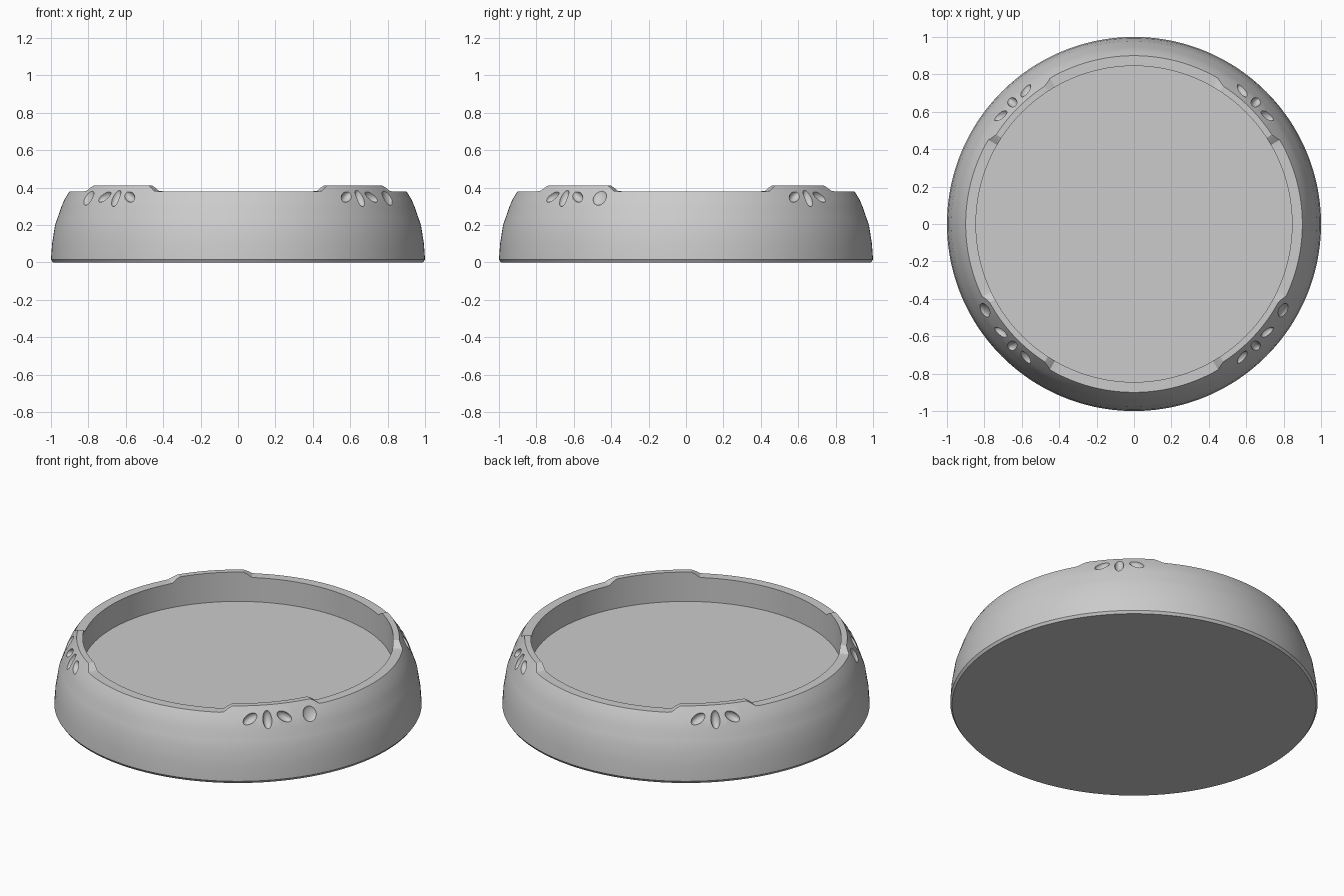
import bpy, bmesh, math
from mathutils import Matrix, Vector

if "Cube" in bpy.data.objects:
    bpy.data.objects.remove(bpy.data.objects["Cube"])

N = 240          # steps around the ring
FLOOR_Z = 0.235

grey = bpy.data.materials.new("light_grey")
grey.diffuse_color = (0.6, 0.6, 0.6, 1)
grey.use_nodes = True
grey.node_tree.nodes["Principled BSDF"].inputs["Base Color"].default_value = grey.diffuse_color


def raised(deg):
    """0 on the low rim, 1 on the four raised corner crests."""
    x, y = math.cos(math.radians(deg)), math.sin(math.radians(deg))
    a = math.degrees(math.atan2(abs(y), abs(x)))
    lo = 25.0 if y < 0 else 29.5          # front crests are wider
    hi = 60.5
    t = max(0.0, min(1.0, (a - lo) / 3.5, (hi - a) / 3.5))
    return t * t * (3 - 2 * t)


def profile(t):
    """Section from the underside, up the outside, over the rim to the floor."""
    return [(0.99, 0.0), (1.0, 0.015), (0.994, 0.10), (0.978, 0.20),
            (0.964, 0.24), (0.956, 0.262), (0.945, 0.295), (0.926, 0.34),
            (0.90 - 0.022 * t, 0.38 + 0.031 * t),
            (0.845, 0.38 + 0.031 * t), (0.845, FLOOR_Z)]


# tray body
bm = bmesh.new()
rings = []
for i in range(N):
    deg = 360 * i / N
    c, s = math.cos(math.radians(deg)), math.sin(math.radians(deg))
    rings.append([bm.verts.new((r * c, r * s, z)) for r, z in profile(raised(deg))])
for i in range(N):
    a, b = rings[i], rings[(i + 1) % N]
    for k in range(len(a) - 1):
        bm.faces.new((a[k], b[k], b[k + 1], a[k + 1]))
bm.faces.new([r[0] for r in reversed(rings)])
bm.faces.new([r[-1] for r in rings])
bmesh.ops.recalc_face_normals(bm, faces=bm.faces)
me = bpy.data.meshes.new("tray_body")
bm.to_mesh(me)
bm.free()
me.materials.append(grey)
body = bpy.data.objects.new("tray_body", me)
bpy.context.collection.objects.link(body)

# petal cutters: azimuth offset, height, half length, half width, depth, tilt
cut = bmesh.new()


def dent(az, z, r, length, width, depth, tilt):
    a = math.radians(az)
    out = Vector((math.cos(a), math.sin(a), 0.45)).normalized()
    side = Vector((-math.sin(a), math.cos(a), 0))
    up = out.cross(side)
    basis = Matrix((side, up, out)).transposed().to_4x4()
    m = (Matrix.Translation((r * math.cos(a), r * math.sin(a), z)) @ basis
         @ Matrix.Rotation(math.radians(tilt), 4, 'Z')
         @ Matrix.Diagonal((width, length, depth, 1)))
    bmesh.ops.create_uvsphere(cut, u_segments=24, v_segments=14, radius=1, matrix=m)


for az in (45, 135, 225, 315):
    dent(az, 0.345, 0.924, 0.052, 0.025, 0.028, 0)
    dent(az - 5.9, 0.352, 0.921, 0.045, 0.026, 0.028, -55)
    dent(az + 5.9, 0.352, 0.921, 0.045, 0.026, 0.028, 55)
for az in (-30, 210):                      # extra round dents on the front crests
    dent(az, 0.347, 0.923, 0.046, 0.040, 0.018, 0)
bmesh.ops.recalc_face_normals(cut, faces=cut.faces)
cme = bpy.data.meshes.new("petal_cutter")
cut.to_mesh(cme)
cut.free()
cme.materials.append(grey)
cutter = bpy.data.objects.new("petal_cutter", cme)
bpy.context.collection.objects.link(cutter)
cutter.hide_render = True

# carve the petals, then shade
mod = body.modifiers.new("petals", 'BOOLEAN')
mod.operation = 'DIFFERENCE'
mod.solver = 'EXACT'
mod.object = cutter
bpy.context.view_layer.objects.active = body
body.select_set(True)
bpy.ops.object.modifier_apply(modifier=mod.name)
bpy.data.objects.remove(cutter)
bpy.ops.object.shade_smooth_by_angle(angle=math.radians(25))
